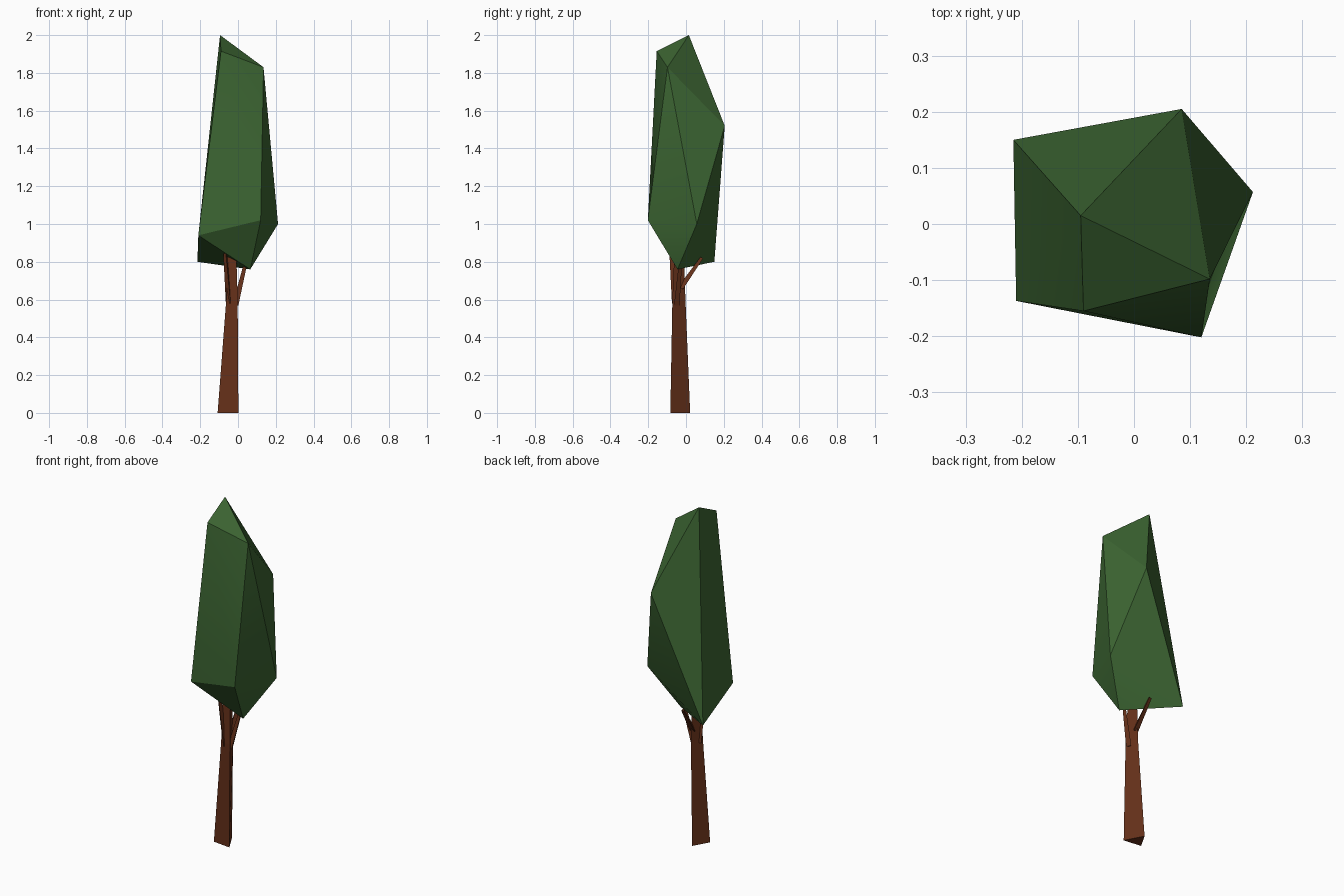
import bpy, bmesh
from mathutils import Vector

if "Cube" in bpy.data.objects:
    bpy.data.objects.remove(bpy.data.objects["Cube"])


def material(name, rgb):
    m = bpy.data.materials.new(name)
    m.diffuse_color = (*rgb, 1)
    m.use_nodes = True
    m.node_tree.nodes["Principled BSDF"].inputs["Base Color"].default_value = m.diffuse_color
    return m


def finish(name, bm, mat, smooth=False):
    bmesh.ops.recalc_face_normals(bm, faces=bm.faces[:])
    mesh = bpy.data.meshes.new(name)
    bm.to_mesh(mesh)
    bm.free()
    mesh.materials.append(mat)
    ob = bpy.data.objects.new(name, mesh)
    bpy.context.collection.objects.link(ob)
    if smooth:
        bpy.ops.object.select_all(action='DESELECT')
        ob.select_set(True)
        bpy.context.view_layer.objects.active = ob
        bpy.ops.object.shade_smooth_by_angle(angle=0.5)
    return ob


def loft(name, rings, mat):
    """Closed tube through triangular rings."""
    bm = bmesh.new()
    vs = [[bm.verts.new(p) for p in r] for r in rings]
    n = len(vs[0])
    for a, b in zip(vs, vs[1:]):
        for i in range(n):
            j = (i + 1) % n
            bm.faces.new((a[i], a[j], b[j], b[i]))
    bm.faces.new(vs[0][::-1])
    bm.faces.new(vs[-1])
    return finish(name, bm, mat)


def branch(name, start, end, r0, r1, mat):
    """Tapered three-sided branch between two points."""
    tri = [Vector((-0.87, -0.5, 0)), Vector((0.87, -0.5, 0)), Vector((0, 1, 0))]
    s, e = Vector(start), Vector(end)
    q = (e - s).to_track_quat('Z', 'Y')
    return loft(name, [[s + q @ (t * r0) for t in tri],
                       [e + q @ (t * r1) for t in tri]], mat)


green = material("leaf_green", (0.045, 0.13, 0.032))
brown = material("bark_brown", (0.13, 0.03, 0.01))

# Crown: faceted convex hull
bm = bmesh.new()
for p in [(-0.095, 0.015, 2.0), (-0.09, -0.155, 1.915), (0.135, -0.098, 1.83),
          (0.085, 0.205, 1.52), (0.212, 0.057, 1.0), (0.12, -0.202, 1.02),
          (-0.21, -0.137, 0.94), (-0.215, 0.15, 0.80), (0.065, -0.045, 0.76)]:
    bm.verts.new(p)
bmesh.ops.convex_hull(bm, input=bm.verts[:])
finish("crown", bm, green, smooth=True)

# Trunk: tapering three-sided post
loft("trunk", [
    [(-0.108, -0.07, 0), (0.002, -0.083, 0), (-0.055, 0.022, 0)],
    [(-0.062, -0.068, 0.6), (-0.002, -0.072, 0.6), (-0.03, -0.003, 0.6)],
    [(-0.055, -0.06, 0.88), (-0.01, -0.06, 0.88), (-0.03, -0.012, 0.88)],
], brown)

# Branches reaching into the crown
branch("right_branch", (-0.012, -0.052, 0.57), (0.05, -0.028, 0.83), 0.018, 0.009, brown)
branch("left_branch", (-0.045, -0.055, 0.58), (-0.07, -0.08, 0.88), 0.02, 0.01, brown)
branch("back_branch", (-0.028, -0.025, 0.66), (-0.04, 0.085, 0.82), 0.018, 0.01, brown)
